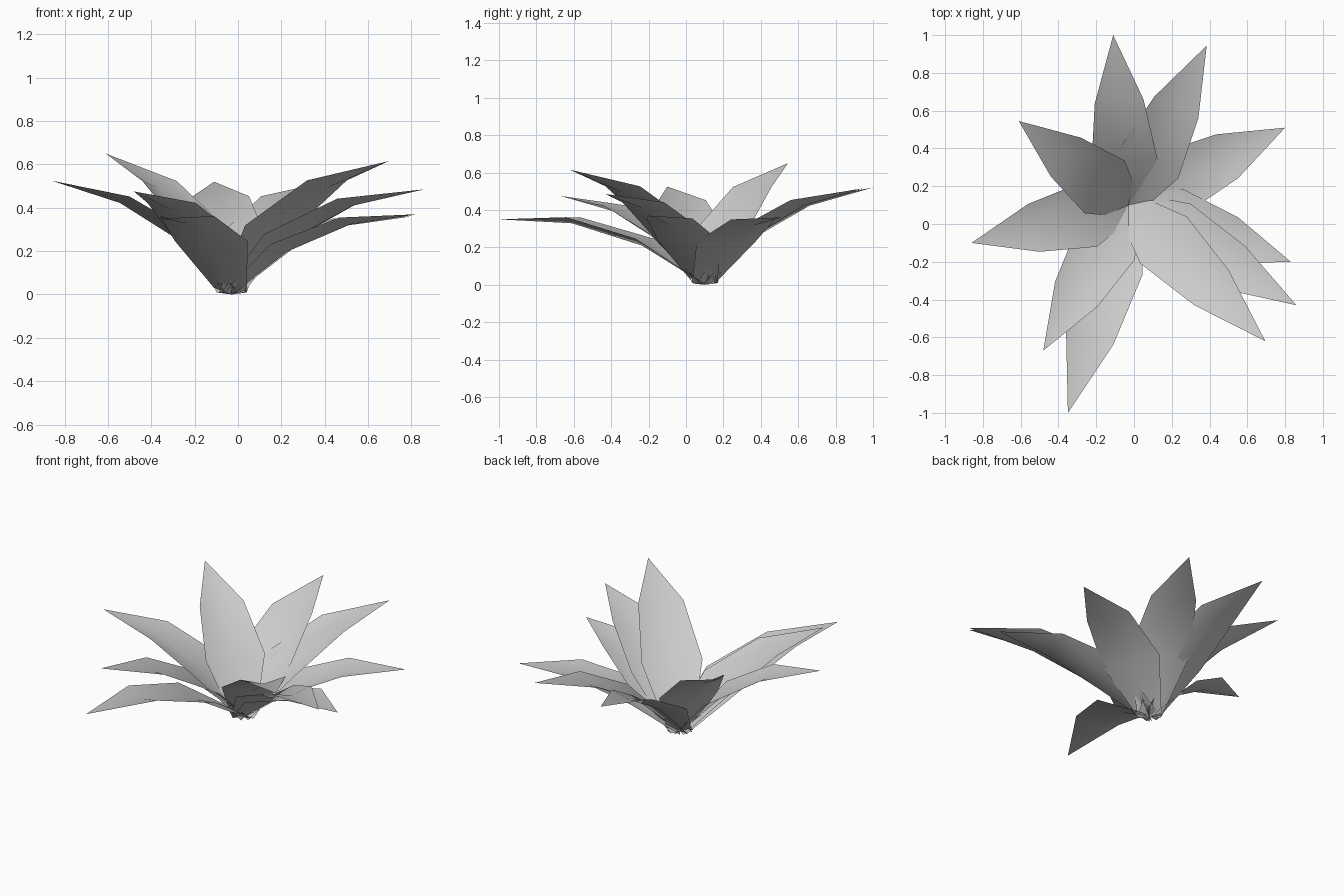
import bpy
import math
from mathutils import Vector

cube = bpy.data.objects.get("Cube")
if cube:
    bpy.data.objects.remove(cube, do_unlink=True)

# One plain grey for every leaf
grey = bpy.data.materials.new("leaf_grey")
grey.use_nodes = True
colour = (0.6, 0.6, 0.6, 1)
grey.diffuse_color = colour
grey.node_tree.nodes["Principled BSDF"].inputs["Base Color"].default_value = colour

CENTRE = Vector((-0.03, 0.10, 0.0))
BEND = math.radians(14)             # droop per segment
HALF_WIDTHS = (0.07, 0.175, 0.13)   # base, belly, shoulder
FOLDS = (0.015, 0.04, 0.033)        # lift of the edges above the midrib


def make_leaf(number, tip):
    """Folded three-segment blade arching from the crown to its tip."""
    span = Vector(tip) - CENTRE
    outward = Vector((span.x, span.y, 0)).normalized()
    side = Vector((-outward.y, outward.x, 0))
    pitch = math.atan2(span.z, span.xy.length) + BEND
    length = span.length / (1 + 2 * math.cos(BEND))
    rib = CENTRE.copy()
    verts = []
    for half, fold in zip(HALF_WIDTHS, FOLDS):
        lean = pitch + BEND / 2
        normal = Vector((0, 0, math.cos(lean))) - outward * math.sin(lean)
        verts += [rib + side * half + normal * fold, rib.copy(),
                  rib - side * half + normal * fold]
        rib += (outward * math.cos(pitch) + Vector((0, 0, math.sin(pitch)))) * length
        pitch -= BEND
    verts.append(rib)

    faces = []
    for row in (0, 3):
        for i in (row, row + 1):
            faces.append((i, i + 1, i + 4, i + 3))
    faces += [(6, 7, 9), (7, 8, 9)]
    # wind so the upper side faces up
    faces = [tuple(reversed(f)) for f in faces]
    mesh = bpy.data.meshes.new(f"leaf_{number}")
    mesh.from_pydata(verts, [], faces)
    if mesh.polygons[0].normal.z < 0:
        mesh.flip_normals()
    mesh.materials.append(grey)
    mesh.shade_smooth()
    leaf = bpy.data.objects.new(f"leaf_{number}", mesh)
    bpy.context.collection.objects.link(leaf)


# Tips of the leaves, going round the crown
TIPS = [
    (-0.11, 1.0, 0.52), (0.385, 0.945, 0.515), (0.80, 0.51, 0.36),
    (0.83, -0.20, 0.37), (0.86, -0.43, 0.485), (0.695, -0.62, 0.615),
    (-0.35, -1.0, 0.35), (-0.48, -0.67, 0.475), (-0.86, -0.10, 0.525),
    (-0.61, 0.545, 0.65),
]
for number, tip in enumerate(TIPS, 1):
    make_leaf(number, tip)
